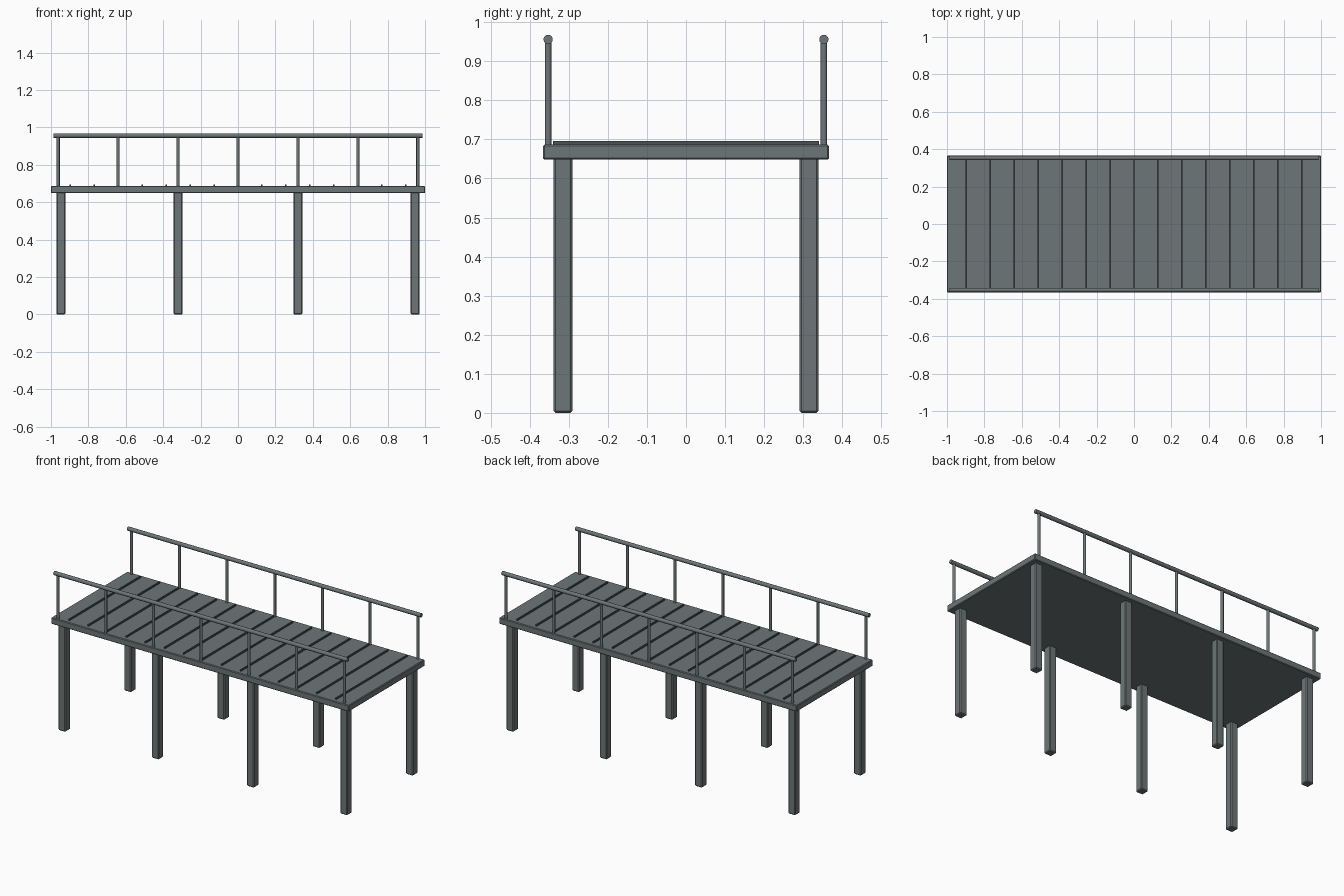
import bpy
import math

if "Cube" in bpy.data.objects:
    bpy.data.objects.remove(bpy.data.objects["Cube"])


def material(name, rgb):
    m = bpy.data.materials.new(name)
    m.diffuse_color = (*rgb, 1)
    m.use_nodes = True
    m.node_tree.nodes["Principled BSDF"].inputs["Base Color"].default_value = m.diffuse_color
    return m


STEEL = material("grey_steel", (0.155, 0.18, 0.187))
DARK = material("dark_seam", (0.07, 0.085, 0.087))


def box(name, size, loc, mat, bevel=0.0):
    bpy.ops.mesh.primitive_cube_add(size=1, location=loc)
    ob = bpy.context.object
    ob.name = name
    ob.scale = size
    bpy.ops.object.transform_apply(location=False, rotation=False, scale=True)
    ob.data.materials.append(mat)
    if bevel:
        mod = ob.modifiers.new("edge_bevel", 'BEVEL')
        mod.width = bevel
        mod.segments = 1
    return ob


def rod(name, radius, length, loc, rot=(0, 0, 0)):
    bpy.ops.mesh.primitive_cylinder_add(vertices=12, radius=radius, depth=length,
                                        location=loc, rotation=rot)
    ob = bpy.context.object
    ob.name = name
    ob.data.materials.append(STEEL)
    bpy.ops.object.shade_smooth_by_angle(angle=math.radians(35))
    return ob


# Deck slab
DECK_BOTTOM, DECK_TOP = 0.648, 0.687
box("deck", (2.0, 0.732, DECK_TOP - DECK_BOTTOM),
    (0, 0, (DECK_TOP + DECK_BOTTOM) / 2), STEEL, 0.004)

# Raised seam strips across the deck
for i in range(-7, 8):
    box("deck_seam", (0.008, 0.682, 0.016), (i * 0.128, 0, 0.688), DARK)

for side, label in ((-1, "front"), (1, "back")):
    # Square support legs
    for x in (-0.947, -0.32, 0.32, 0.947):
        box(label + "_leg", (0.048, 0.048, 0.655),
            (x, side * 0.315, 0.3275), STEEL, 0.005)

    # Railing posts and handrail
    y = side * 0.353
    for i in range(-3, 4):
        rod(label + "_rail_post", 0.0085, 0.275, (i * 0.3205, y, 0.8175))
    rod(label + "_handrail", 0.012, 1.972, (0, y, 0.956), (0, math.pi / 2, 0))
